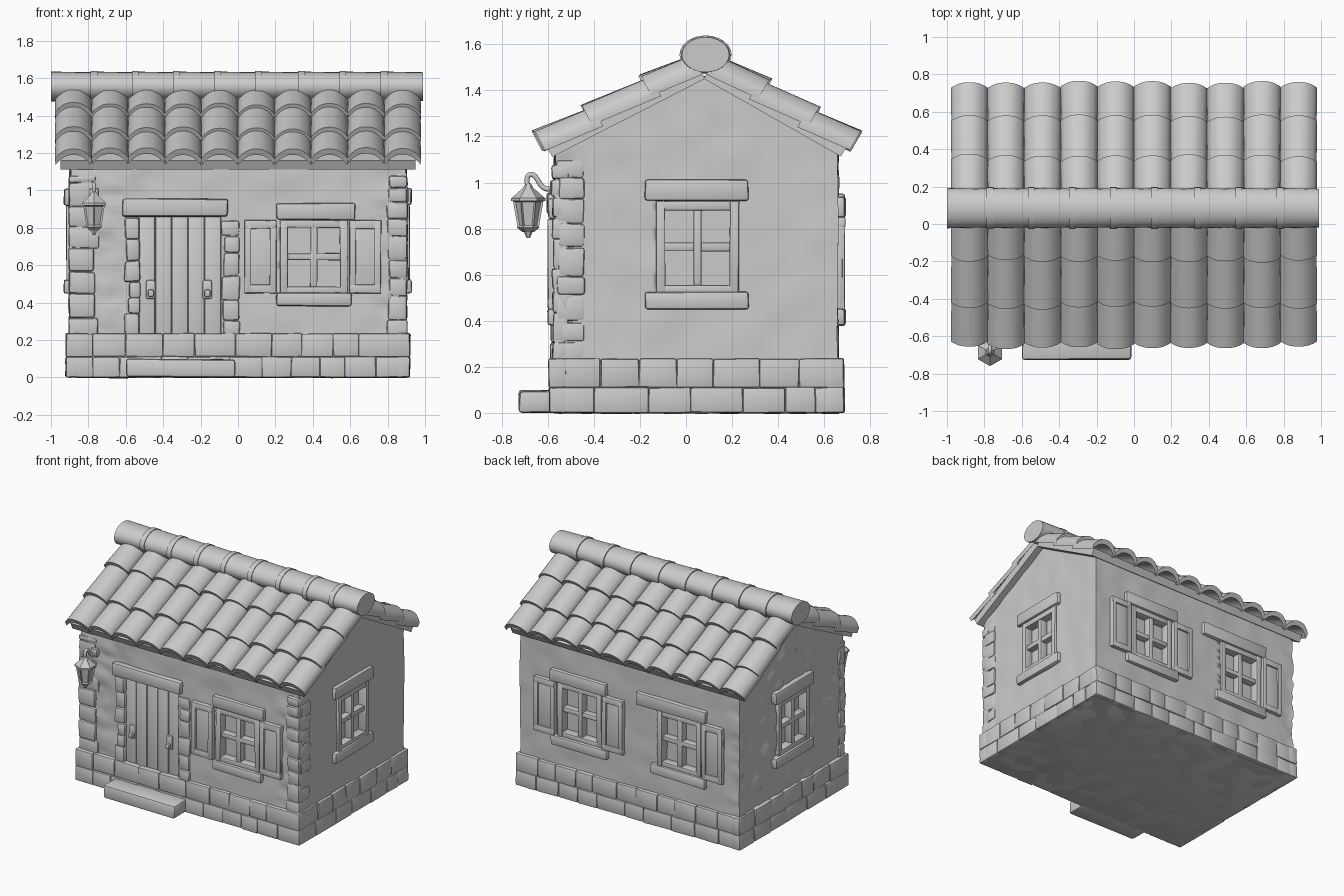
import bpy, bmesh, math, random
from mathutils import Matrix, Vector, noise

random.seed(4)
if "Cube" in bpy.data.objects:
    bpy.data.objects.remove(bpy.data.objects["Cube"])

grey = bpy.data.materials.new("plain_grey")
grey.use_nodes = True
GREY = (0.6, 0.6, 0.6, 1)
grey.diffuse_color = GREY
grey.node_tree.nodes["Principled BSDF"].inputs["Base Color"].default_value = GREY


def finish(bm, name, angle=35):
    bmesh.ops.recalc_face_normals(bm, faces=bm.faces)
    mesh = bpy.data.meshes.new(name)
    bm.to_mesh(mesh)
    bm.free()
    ob = bpy.data.objects.new(name, mesh)
    bpy.context.collection.objects.link(ob)
    mesh.materials.append(grey)
    bpy.ops.object.select_all(action='DESELECT')
    ob.select_set(True)
    bpy.context.view_layer.objects.active = ob
    bpy.ops.object.shade_smooth_by_angle(angle=math.radians(angle))
    return ob


def side(x, y, turn):
    return Matrix.Translation((x, y, 0)) @ Matrix.Rotation(math.radians(turn), 4, 'Z')


# Wall frames: local x runs along the wall, local -y points outwards
FRONT, RIGHT = side(0, -0.57, 0), side(0.9, 0, 90)
BACK, LEFT = side(0, 0.66, 180), side(-0.9, 0, -90)


def add_box(bm, M, u0, u1, z0, z1, o0, o1, bevel=0.01, wobble=0.0):
    part = bmesh.new()
    bmesh.ops.create_cube(part, size=1)
    mid = Vector(((u0 + u1) / 2, -(o0 + o1) / 2, (z0 + z1) / 2))
    size = Vector((u1 - u0, o1 - o0, z1 - z0))
    for v in part.verts:
        v.co = mid + v.co * size + Vector([random.uniform(-wobble, wobble) for _ in range(3)])
        v.co.z = max(v.co.z, 0)
    if bevel:
        bmesh.ops.bevel(part, geom=part.edges[:], offset=bevel, segments=2,
                        profile=0.5, affect='EDGES', clamp_overlap=True)
    part.transform(M)
    tmp = bpy.data.meshes.new("tmp")
    part.to_mesh(tmp)
    part.free()
    bm.from_mesh(tmp)
    bpy.data.meshes.remove(tmp)


def boxes(name, M, items, bevel=0.01, wobble=0.0):
    bm = bmesh.new()
    for item in items:
        add_box(bm, M, *item, bevel, wobble)
    return finish(bm, name)


# Roof layout: ridge line, slope angles, and tile row ends along each slope
APEX_Y, APEX_Z = 0.08, 1.455
SLOPES = {"front": (-1, math.radians(27.5), [0.243, 0.526, 0.765]),
          "back": (1, math.radians(30), [0.254, 0.497, 0.704])}


def roof_point(x, d, n, s, a):
    return Vector((x, APEX_Y + s * (d * math.cos(a) + n * math.sin(a)),
                   APEX_Z - d * math.sin(a) + n * math.cos(a)))


def wall_top(y):
    a = SLOPES["front" if y < APEX_Y else "back"][1]
    return APEX_Z + 0.012 - abs(y - APEX_Y) * math.tan(a)


# Walls: gabled block with stone relief at the corners and on the left end
bm = bmesh.new()
bmesh.ops.create_cube(bm, size=1)
bmesh.ops.subdivide_edges(bm, edges=bm.edges[:], cuts=40, use_grid_fill=True)
for v in bm.verts:
    y = 0.045 + v.co.y * 1.23
    v.co = Vector((v.co.x * 1.8, y, (v.co.z + 0.5) * wall_top(y)))
bm.normal_update()
moves = []
for v in bm.verts:
    p = v.co
    lift = noise.noise(p * 7) * 0.007
    stony = p.x < -0.85 or (p.y < -0.5 and (p.x < -0.5 or p.x > 0.75))
    if stony:
        d = noise.voronoi(p * 7)[0]
        lift += min((d[1] - d[0]) * 2.5, 1) * 0.016 - 0.012
    moves.append(p + v.normal * lift)
for v, p in zip(bm.verts, moves):
    v.co = p
walls = finish(bm, "walls", 40)

# Openings: wall side, centre, lower and upper edge, lintel and sill spans, shutter spans
PAIR = [(-0.37, -0.2), (0.19, 0.36)]
WINDOWS = [("front", FRONT, 0.405, 0.45, 0.84, (-0.2, 0.22), (-0.2, 0.2), PAIR),
           ("back_left", BACK, -0.4, 0.45, 0.85, (-0.24, 0.22), (-0.23, 0.23), PAIR),
           ("back_right", BACK, 0.415, 0.45, 0.86, (-0.35, 0.22), (-0.23, 0.22), PAIR[1:]),
           ("right", RIGHT, 0.05, 0.52, 0.92, (-0.23, 0.22), (-0.23, 0.22), []),
           ("left", LEFT, -0.04, 0.52, 0.92, (-0.23, 0.22), (-0.23, 0.22), [])]
HALF = 0.18
bm = bmesh.new()
for _, M, c, z0, z1, *_ in WINDOWS:
    add_box(bm, M, c - HALF, c + HALF, z0, z1, -0.05, 0.1, 0)
add_box(bm, FRONT, -0.53, -0.09, 0.08, 0.87, -0.04, 0.1, 0)
cutter = finish(bm, "opening_cutter")
cutter.hide_render = True
cut = walls.modifiers.new("openings", 'BOOLEAN')
cut.object = cutter
cut.solver = 'EXACT'
bpy.context.view_layer.objects.active = walls
bpy.ops.object.modifier_apply(modifier="openings")
bpy.data.objects.remove(cutter)

# Windows with frames, glazing bars, stone lintel and sill, and shutters
for name, M, c, z0, z1, lintel, sill, shutters in WINDOWS:
    l, r, m = c - HALF, c + HALF, (z0 + z1) / 2
    boxes(name + "_window_frame", M, [
        (l, l + 0.04, z0, z1, -0.05, 0.018), (r - 0.04, r, z0, z1, -0.05, 0.018),
        (l, r, z0, z0 + 0.035, -0.05, 0.015), (l, r, z1 - 0.04, z1, -0.05, 0.015),
        (c - 0.018, c + 0.018, z0, z1, -0.05, 0.008),
        (l, r, m - 0.018, m + 0.018, -0.05, 0.003)], 0.006, 0.002)
    boxes(name + "_window_lintel", M,
          [(c + lintel[0], c + lintel[1], z1, z1 + 0.09, -0.03, 0.03)], 0.012, 0.004)
    boxes(name + "_window_sill", M,
          [(c + sill[0], c + sill[1], z0 - 0.07, z0 + 0.004, -0.03, 0.032)], 0.012, 0.004)
    for i, (a, b) in enumerate(shutters):
        a, b = c + a, c + b
        boxes(f"{name}_shutter_{i + 1}", M, [
            (a, b, z0, z1, -0.01, 0.018),
            (a, a + 0.035, z0, z1, 0, 0.03), (b - 0.035, b, z0, z1, 0, 0.03),
            (a, b, z0, z0 + 0.045, 0, 0.03), (a, b, z1 - 0.045, z1, 0, 0.03)], 0.005, 0.002)

# Door: planks, lintel, step and handles
boxes("door_planks", FRONT, [(-0.53 + i * 0.088, -0.444 + i * 0.088, 0.09, 0.865, -0.045,
                              -0.012 + 0.004 * (i % 2)) for i in range(5)], 0.008)
boxes("door_lintel", FRONT, [(-0.615, -0.055, 0.86, 0.955, -0.03, 0.035)], 0.014, 0.005)
boxes("door_step", FRONT, [(-0.597, -0.015, 0, 0.097, -0.02, 0.155)], 0.015, 0.004)
handles = []
for x in (-0.462, -0.16):
    handles += [(x - 0.03, x + 0.02, 0.42, 0.52, -0.02, 0.004),
                (x - 0.02, x + 0.012, 0.43, 0.47, 0, 0.03)]
boxes("door_handles", FRONT, handles, 0.01)


# Stone columns at the door and the wall corners
def stone_column(M, u0, u1, z0, z1, out):
    stones, z = [], z0
    while z < z1 - 0.03:
        top = min(z + random.uniform(0.08, 0.13), z1)
        trim = random.uniform(0, 0.03)
        stones.append((u0 + (trim if u0 > -0.85 else 0), u1 - (trim if u0 < -0.85 else 0),
                       z, top, -0.06, out + random.uniform(-0.006, 0.006)))
        z = top
    return stones


boxes("door_jamb_stones", FRONT, stone_column(FRONT, -0.61, -0.525, 0.22, 0.86, 0.013)
      + stone_column(FRONT, -0.095, 0.01, 0.1, 0.86, 0.013), 0.014, 0.005)
boxes("front_corner_stones", FRONT, stone_column(FRONT, -0.905, -0.74, 0.2, 1.08, 0.01)
      + stone_column(FRONT, 0.79, 0.905, 0.2, 1.08, 0.01), 0.014, 0.004)
boxes("right_corner_stones", RIGHT,
      stone_column(RIGHT, -0.575, -0.44, 0.2, 1.1, 0.006), 0.014, 0.004)

# Plinth of two stone courses around a solid foot
boxes("plinth_core", Matrix(), [(-0.9, 0.9, 0, 0.225, -0.67, 0.58)], 0.01)
bm = bmesh.new()
for M, u0, u1, out in ((FRONT, -0.918, 0.918, 0.024), (BACK, -0.918, 0.918, 0.026),
                       (RIGHT, -0.594, 0.686, 0.02), (LEFT, -0.686, 0.594, 0.02)):
    for z0, z1 in ((0, 0.11), (0.11, 0.235)):
        u = u0
        while u < u1 - 0.01:
            end = u + random.uniform(0.13, 0.24)
            end = u1 if end > u1 - 0.08 else end
            add_box(bm, M, u, end, z0, z1, -0.05, out + random.uniform(-0.004, 0.002), 0.008, 0.003)
            u = end
finish(bm, "plinth_stones")

# Roof boards and rows of curved tiles
COLS, STEPS = 10, 10
WIDTH = 1.956 / COLS
for name, (s, a, ends) in SLOPES.items():
    bm = bmesh.new()
    corners = [[bm.verts.new(roof_point(x, d, n, s, a)) for d, n in
                ((0, -0.005), (ends[-1] - 0.02, 0), (ends[-1] - 0.02, 0.055), (0, 0.055))]
               for x in (-0.95, 0.95)]
    bm.faces.new(corners[0])
    bm.faces.new(corners[1])
    for i in range(4):
        j = (i + 1) % 4
        bm.faces.new((corners[0][i], corners[0][j], corners[1][j], corners[1][i]))
    finish(bm, name + "_roof_board")

    bm = bmesh.new()
    for row, end in enumerate(ends):
        start = ends[row - 1] - 0.04 if row else 0
        for col in range(COLS):
            cx = -0.978 + WIDTH * (col + 0.5)
            d1 = end + random.uniform(-0.008, 0.008)
            up = random.uniform(-0.006, 0.006)
            rings = []
            for k in range(4):
                t = k / 3
                d = start + (d1 - start) * t
                n0 = 0.052 + 0.026 * t + up * t
                half = WIDTH / 2 * (0.98 + 0.03 * t)
                us = [2 * i / STEPS - 1 for i in range(STEPS + 1)]
                arc = [(u, n0 + 0.06 * (1 - abs(u) ** 2.4)) for u in us]
                loop = arc + [(u * 0.96, n - 0.036) for u, n in reversed(arc)]
                rings.append([bm.verts.new(roof_point(cx + u * half, d, n, s, a))
                              for u, n in loop])
            for r0, r1 in zip(rings, rings[1:]):
                for i in range(len(r0)):
                    j = (i + 1) % len(r0)
                    bm.faces.new((r0[i], r0[j], r1[j], r1[i]))
            for r in (rings[0], rings[-1]):
                for i in range(STEPS):
                    bm.faces.new((r[i], r[i + 1], r[-2 - i], r[-1 - i]))
    finish(bm, name + "_roof_tiles", 45)


# Ridge caps with raised collars
def ridge_piece(bm, x0, x1, r0, r1):
    M = (Matrix.Translation(((x0 + x1) / 2, 0.085, 1.555)) @ Matrix.Diagonal((1, 1, 0.74, 1))
         @ Matrix.Rotation(math.pi / 2, 4, 'Y'))
    bmesh.ops.create_cone(bm, cap_ends=True, segments=24, radius1=r0, radius2=r1,
                          depth=x1 - x0, matrix=M)


bm = bmesh.new()
joints = [-1, -0.77, -0.55, -0.33, -0.11, 0.11, 0.34, 0.56, 0.78, 0.99]
for a, b in zip(joints, joints[1:]):
    ridge_piece(bm, a, b, 0.108, 0.103)
for x in joints[1:-1]:
    ridge_piece(bm, x - 0.018, x + 0.018, 0.113, 0.113)
finish(bm, "ridge_caps")

# Hanging lantern: six-sided body, cap, base tip and hook
LX, LY = -0.77, -0.685
bm = bmesh.new()
for z0, z1, r0, r1 in ((0.76, 0.785, 0.008, 0.018), (0.785, 0.805, 0.025, 0.05),
                       (0.805, 0.92, 0.046, 0.066), (0.92, 0.932, 0.075, 0.075),
                       (0.932, 0.972, 0.073, 0.028), (0.972, 0.995, 0.026, 0.012)):
    made = bmesh.ops.create_cone(bm, cap_ends=True, segments=6, radius1=r0, radius2=r1, depth=z1 - z0,
                                 matrix=Matrix.Translation((LX, LY, (z0 + z1) / 2)))
    if z1 - z0 > 0.1:
        panes = {f for v in made["verts"] for f in v.link_faces if abs(f.normal.z) < 0.9}
        bmesh.ops.recalc_face_normals(bm, faces=bm.faces)
        bmesh.ops.inset_individual(bm, faces=[f for f in panes if len(f.verts) == 4],
                                   thickness=0.01, depth=-0.008)
finish(bm, "lantern", 20)

curve = bpy.data.curves.new("lantern_hook", 'CURVE')
curve.dimensions = '3D'
curve.bevel_depth = 0.011
path = curve.splines.new('NURBS')
points = [(-0.685, 0.98), (-0.7, 1.03), (-0.66, 1.045), (-0.64, 1.0), (-0.61, 0.96), (-0.56, 0.98)]
path.points.add(len(points) - 1)
for p, (y, z) in zip(path.points, points):
    p.co = (LX, y, z, 1)
path.use_endpoint_u = True
curve.materials.append(grey)
hook = bpy.data.objects.new("lantern_hook", curve)
bpy.context.collection.objects.link(hook)
boxes("lantern_wall_plate", FRONT, [(LX - 0.025, LX + 0.025, 0.95, 1.01, -0.02, 0.02)], 0.008)
